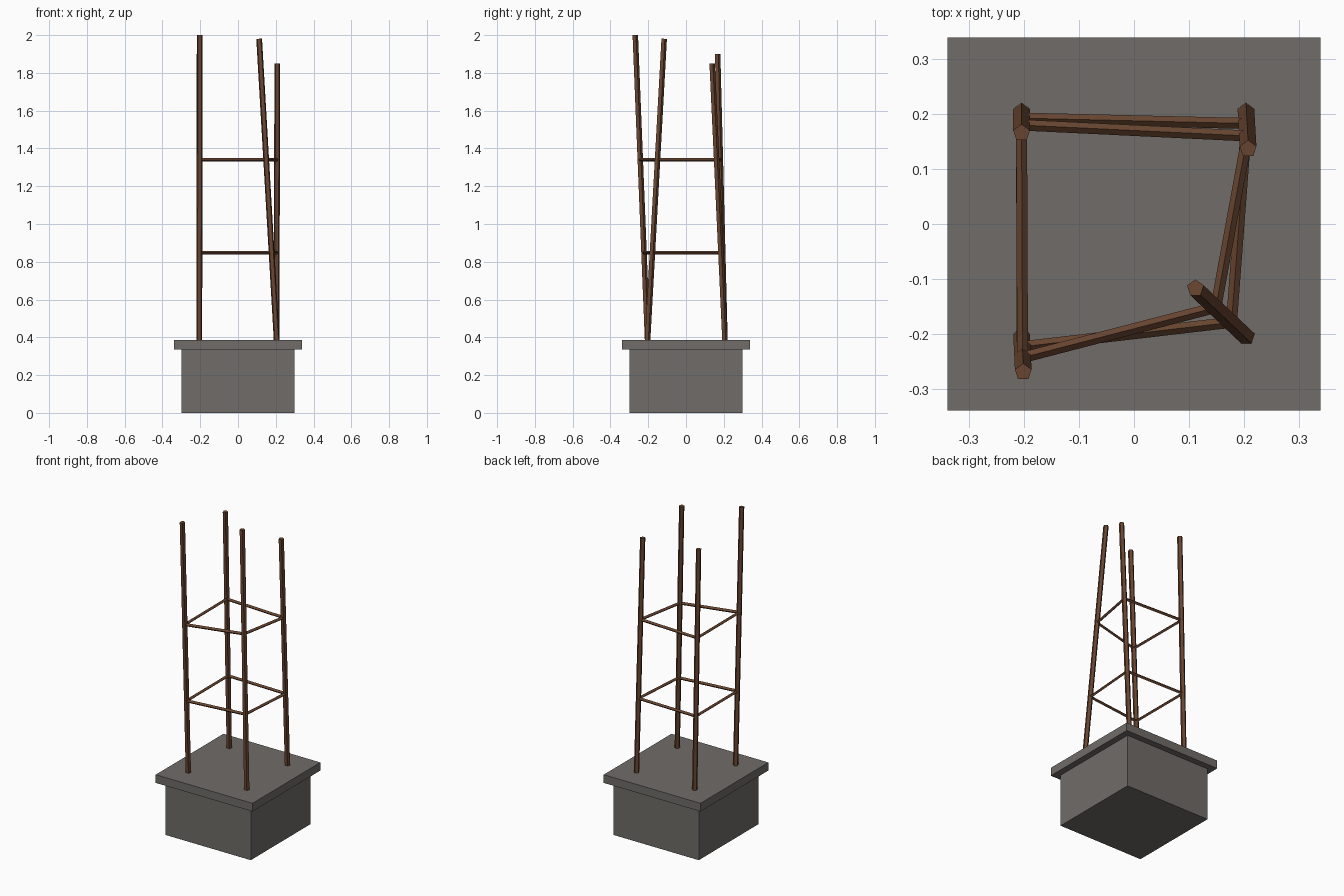
import bpy
from mathutils import Vector

cube = bpy.data.objects.get("Cube")
if cube:
    bpy.data.objects.remove(cube, do_unlink=True)


def make_material(name, color):
    mat = bpy.data.materials.new(name)
    mat.use_nodes = True
    mat.diffuse_color = color
    mat.node_tree.nodes["Principled BSDF"].inputs["Base Color"].default_value = color
    return mat


concrete = make_material("concrete grey", (0.16, 0.15, 0.14, 1))
rust = make_material("rusty brown", (0.14, 0.06, 0.03, 1))


def box(name, width, bottom, top, mat):
    bpy.ops.mesh.primitive_cube_add(size=1, location=(0, 0, (bottom + top) / 2))
    obj = bpy.context.object
    obj.name = name
    obj.scale = (width, width, top - bottom)
    obj.data.materials.append(mat)


def bar(name, start, end, radius, sides, up_axis=False):
    """Prism running from start to end."""
    direction = end - start
    bpy.ops.mesh.primitive_cylinder_add(
        vertices=sides, radius=radius, depth=direction.length,
        location=(start + end) / 2)
    obj = bpy.context.object
    obj.name = name
    # Rods keep their twist; rungs keep one edge facing up
    if up_axis:
        obj.rotation_euler = direction.to_track_quat("Z", "Y").to_euler()
    else:
        obj.rotation_euler = Vector((0, 0, 1)).rotation_difference(direction).to_euler()
    obj.data.materials.append(rust)


# Concrete pillar with an overhanging cap slab
box("pillar_block", 0.6, 0, 0.335, concrete)
box("cap_slab", 0.68, 0.335, 0.387, concrete)

# Leaning reinforcement rods, listed around the square: foot and tip
rods = [
    ("front_left", Vector((0.205, -0.205, 0.38)), Vector((0.112, -0.117, 1.98))),
    ("back_left", Vector((0.204, 0.205, 0.38)), Vector((0.208, 0.137, 1.85))),
    ("back_right", Vector((-0.205, 0.205, 0.38)), Vector((-0.205, 0.166, 1.9))),
    ("front_right", Vector((-0.205, -0.205, 0.38)), Vector((-0.202, -0.27, 2.0))),
]
for name, foot, tip in rods:
    bar(name + "_rod", foot, tip, 0.016, 5)


def point_at(rod, z):
    _, foot, tip = rod
    return foot.lerp(tip, (z - foot.z) / (tip.z - foot.z))


# Two rings of thin tie bars joining neighbouring rods
for ring, z in (("lower", 0.848), ("upper", 1.34)):
    for i, rod in enumerate(rods):
        bar(f"{ring}_tie_{rod[0]}", point_at(rod, z),
            point_at(rods[(i + 1) % 4], z), 0.01, 4, True)
